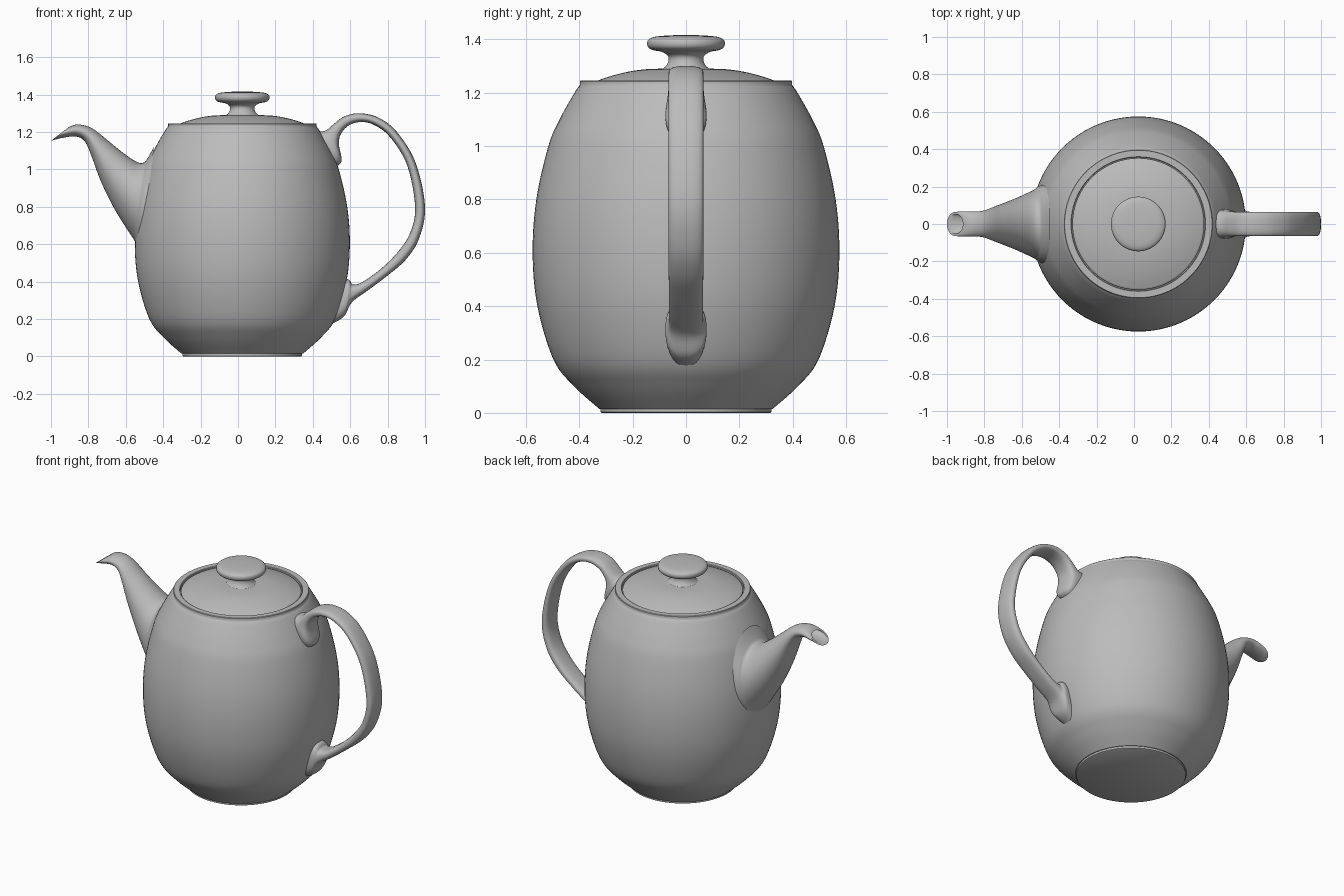
import bpy, bmesh, math
from mathutils import Vector

AXIS_X = 0.023   # pot's centre line
glaze = bpy.data.materials.new("grey glaze")
glaze.diffuse_color = (0.5, 0.5, 0.5, 1)


def smooth_rows(rows, steps):
    """Catmull-Rom through rows of numbers."""
    out = []
    for i in range(len(rows) - 1):
        p = [Vector(rows[min(max(i + k, 0), len(rows) - 1)]) for k in (-1, 0, 1, 2)]
        for s in range(steps):
            t = s / steps
            out.append(0.5 * (2 * p[1] + (p[2] - p[0]) * t
                              + (2 * p[0] - 5 * p[1] + 4 * p[2] - p[3]) * t * t
                              + (3 * p[1] - p[0] - 3 * p[2] + p[3]) * t ** 3))
    return out + [Vector(rows[-1])]


def skin(name, rings):
    """Join rings of points into a capped, smooth-shaded surface."""
    bm = bmesh.new()
    loops = [[bm.verts.new(p) for p in ring] for ring in rings]
    n = len(loops[0])
    for a, b in zip(loops, loops[1:]):
        for i in range(n):
            bm.faces.new((a[i], a[(i + 1) % n], b[(i + 1) % n], b[i]))
    bm.faces.new(loops[0])
    bm.faces.new(loops[-1])
    bmesh.ops.recalc_face_normals(bm, faces=bm.faces)
    mesh = bpy.data.meshes.new(name)
    bm.to_mesh(mesh)
    bm.free()
    mesh.materials.append(glaze)
    ob = bpy.data.objects.new(name, mesh)
    bpy.context.collection.objects.link(ob)
    bpy.ops.object.select_all(action='DESELECT')
    ob.select_set(True)
    bpy.context.view_layer.objects.active = ob
    bpy.ops.object.shade_smooth_by_angle(angle=math.radians(35))


def lathe(name, profile, n=96):
    skin(name, [[(AXIS_X + r * math.cos(math.tau * i / n),
                  r * math.sin(math.tau * i / n), z) for i in range(n)]
                for r, z in profile])


def oval(row, power, scale=1.0, n=40):
    """Cross-section spanning two side-view points, with a half width in y."""
    x1, z1, x2, z2, w = row
    ring = []
    for i in range(n):
        c, s = math.cos(math.tau * i / n), math.sin(math.tau * i / n)
        u = math.copysign(abs(c) ** (2 / power), c) * scale / 2
        v = math.copysign(abs(s) ** (2 / power), s) * scale
        ring.append(((x1 + x2) / 2 + (x1 - x2) * u, w * v,
                     (z1 + z2) / 2 + (z1 - z2) * u))
    return ring


# Body: foot, belly, rim with a shallow seat for the lid
belly = smooth_rows([(0.325, 0.015), (0.42, 0.1), (0.497, 0.2), (0.557, 0.4),
                     (0.575, 0.6), (0.561, 0.8), (0.516, 1.0), (0.474, 1.1),
                     (0.418, 1.2), (0.4, 1.225)], 6)
lathe("body", [(0.315, 0), (0.32, 0.003), (0.32, 0.015)] + belly
      + [(0.397, 1.232), (0.397, 1.243), (0.394, 1.246), (0.36, 1.246),
         (0.357, 1.243), (0.357, 1.215)])

# Lid: shallow dome
lathe("lid", [(0.352, 1.2), (0.352, 1.235)]
      + smooth_rows([(0.349, 1.239), (0.29, 1.26), (0.22, 1.278),
                     (0.15, 1.288), (0.05, 1.291)], 5))

# Knob: waisted neck under a flattened button
lathe("knob", smooth_rows([(0.098, 1.283), (0.078, 1.297), (0.066, 1.318),
                           (0.068, 1.338), (0.09, 1.353), (0.125, 1.36),
                           (0.141, 1.37), (0.146, 1.385), (0.14, 1.4),
                           (0.115, 1.41), (0.06, 1.415), (0.01, 1.416)], 4))

# Spout: flared root to curled tip, then a hollow mouth
spout = smooth_rows([(-0.45, 1.12, -0.5, 0.54, 0.215),
                     (-0.482, 1.062, -0.54, 0.592, 0.2),
                     (-0.505, 1.036, -0.557, 0.625, 0.185),
                     (-0.545, 1.042, -0.60, 0.69, 0.165),
                     (-0.62, 1.093, -0.667, 0.80, 0.133),
                     (-0.70, 1.158, -0.735, 0.94, 0.104),
                     (-0.755, 1.203, -0.783, 1.07, 0.084),
                     (-0.80, 1.229, -0.82, 1.15, 0.07),
                     (-0.85, 1.24, -0.868, 1.176, 0.066),
                     (-0.882, 1.236, -0.94, 1.168, 0.067),
                     (-0.905, 1.226, -1.0, 1.153, 0.065)], 6)
mouth = [oval(spout[k], 2, 0.8) for k in (-1, -4, -7, -13, -19)]
skin("spout", [oval(r, 2) for r in spout] + mouth)

# Handle: flat loop with spreading ends where it meets the body
handle = smooth_rows([(0.37, 1.215, 0.47, 1.0, 0.07),
                      (0.44, 1.202, 0.551, 1.035, 0.077),
                      (0.475, 1.212, 0.54, 1.13, 0.07),
                      (0.515, 1.245, 0.548, 1.185, 0.066),
                      (0.57, 1.284, 0.588, 1.232, 0.065),
                      (0.65, 1.3, 0.652, 1.253, 0.065),
                      (0.75, 1.277, 0.727, 1.238, 0.065),
                      (0.85, 1.2, 0.815, 1.17, 0.065),
                      (0.95, 1.035, 0.905, 1.02, 0.065),
                      (1.0, 0.8, 0.947, 0.8, 0.065),
                      (0.968, 0.63, 0.92, 0.66, 0.065),
                      (0.895, 0.515, 0.85, 0.553, 0.065),
                      (0.79, 0.425, 0.76, 0.465, 0.064),
                      (0.69, 0.35, 0.665, 0.398, 0.064),
                      (0.61, 0.29, 0.614, 0.385, 0.066),
                      (0.568, 0.215, 0.593, 0.41, 0.077),
                      (0.51, 0.178, 0.54, 0.43, 0.07)], 6)
skin("handle", [oval(r, 2.6) for r in handle])
